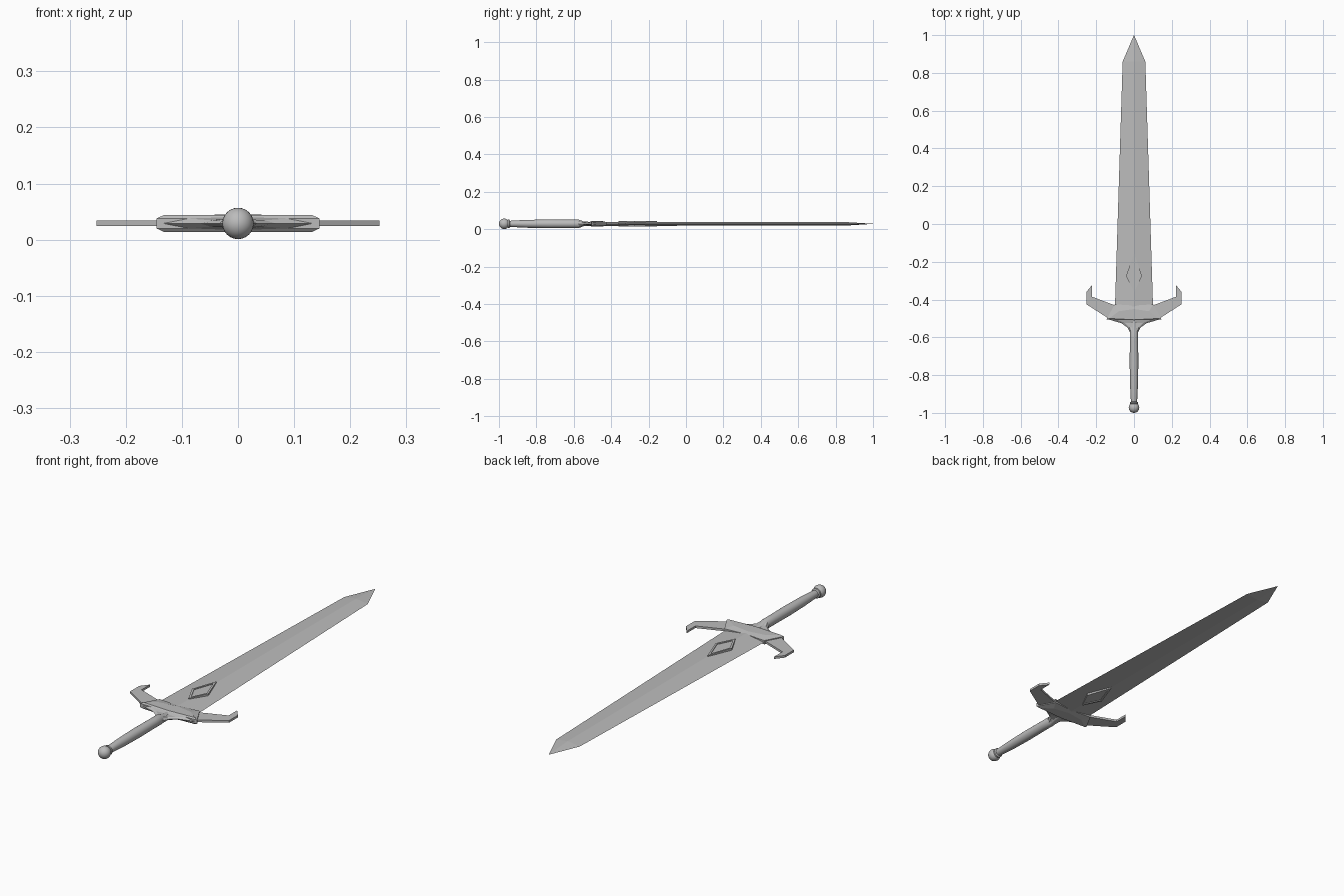
import bpy, bmesh, math

if "Cube" in bpy.data.objects:
    bpy.data.objects.remove(bpy.data.objects["Cube"])

ZC = 0.029  # height of the sword's middle plane
steel = bpy.data.materials.new("plain grey")
steel.diffuse_color = (0.5, 0.5, 0.5, 1)
steel.use_nodes = True
steel.node_tree.nodes["Principled BSDF"].inputs["Base Color"].default_value = steel.diffuse_color


def finish(name, bm, smooth=False):
    bmesh.ops.remove_doubles(bm, verts=bm.verts, dist=1e-5)
    bmesh.ops.recalc_face_normals(bm, faces=bm.faces)
    me = bpy.data.meshes.new(name)
    bm.to_mesh(me)
    bm.free()
    me.materials.append(steel)
    ob = bpy.data.objects.new(name, me)
    bpy.context.collection.objects.link(ob)
    if smooth:
        bpy.ops.object.select_all(action='DESELECT')
        ob.select_set(True)
        bpy.context.view_layer.objects.active = ob
        bpy.ops.object.shade_smooth_by_angle(angle=math.radians(40))
    return ob


def skin(name, rings, smooth=False):
    """Join rings of points into a closed solid."""
    bm = bmesh.new()
    vs = [[bm.verts.new(p) for p in r] for r in rings]
    n = len(vs[0])
    for a, b in zip(vs, vs[1:]):
        for i in range(n):
            j = (i + 1) % n
            bm.faces.new((a[i], a[j], b[j], b[i]))
    bm.faces.new(vs[0])
    bm.faces.new(vs[-1])
    return finish(name, bm, smooth)


def loft(name, stations, n, smooth=False):
    """Elliptical sections (y, half width, half height) along y."""
    angles = [2 * math.pi * i / n for i in range(n)]
    return skin(name, [[(w * math.cos(a), y, ZC + h * math.sin(a)) for a in angles]
                       for y, w, h in stations], smooth)


def slab(name, layers):
    """Outlines stacked from the bottom side to the top side, mirrored in z."""
    both = [(o, -h) for o, h in reversed(layers)] + layers
    return skin(name, [[(x, y, ZC + h) for x, y in o] for o, h in both])


def scaled(outline, s, cy):
    return [(x * s, cy + (y - cy) * s) for x, y in outline]


# Blade with a central ridge and pointed tip
loft("blade", [(-0.48, 0.102, 0.011), (0.86, 0.06, 0.009), (1.0, 0.0004, 0.0004)], 4)

# Raised diamond with a sunken middle, on both faces
dia = [(0.042, -0.275), (0, -0.155), (-0.042, -0.275), (0, -0.36)]
inner = scaled(dia, 0.78, -0.268)
slab("diamond_ornament", [(dia, 0.005), (dia, 0.0155), (inner, 0.0155), (inner, 0.0125)])

# Guard block with chamfered edge and sloping upper faces
guard = [(0.145, -0.505), (0.102, -0.425), (0, -0.432), (-0.102, -0.425), (-0.145, -0.505), (0, -0.512)]
crest = [(0.132, -0.5), (0.08, -0.462), (0, -0.45), (-0.08, -0.462), (-0.132, -0.5), (0, -0.507)]
slab("guard", [(guard, 0.009), (crest, 0.015)])

# Hooked guard arms
arm = [(0.09, -0.435), (0.135, -0.5), (0.252, -0.425), (0.252, -0.36), (0.222, -0.323), (0.222, -0.385)]
for side, s in (("right", 1), ("left", -1)):
    slab("guard_arm_" + side, [([(x * s, y) for x, y in arm], 0.005)])

# Faceted collar between guard and grip
loft("collar", [(-0.575, 0.021, 0.021), (-0.548, 0.034, 0.010),
                (-0.525, 0.068, 0.008), (-0.505, 0.135, 0.013)], 8)

# Rounded grip
loft("grip", [(-0.96, 0.014, 0.014), (-0.93, 0.017, 0.017), (-0.85, 0.021, 0.021),
              (-0.74, 0.023, 0.023), (-0.62, 0.022, 0.022), (-0.575, 0.021, 0.023),
              (-0.545, 0.015, 0.012), (-0.50, 0.015, 0.010)], 20, True)

# Pommel ball and the ring beneath it
bm = bmesh.new()
bmesh.ops.create_uvsphere(bm, u_segments=24, v_segments=14, radius=0.028)
for v in bm.verts:
    x, y, z = v.co
    v.co = (x, z - 0.972, y + ZC)
finish("pommel", bm, True)
loft("pommel_ring", [(-0.954, 0.017, 0.017), (-0.951, 0.022, 0.022),
                     (-0.944, 0.022, 0.022), (-0.941, 0.016, 0.016)], 24, True)
